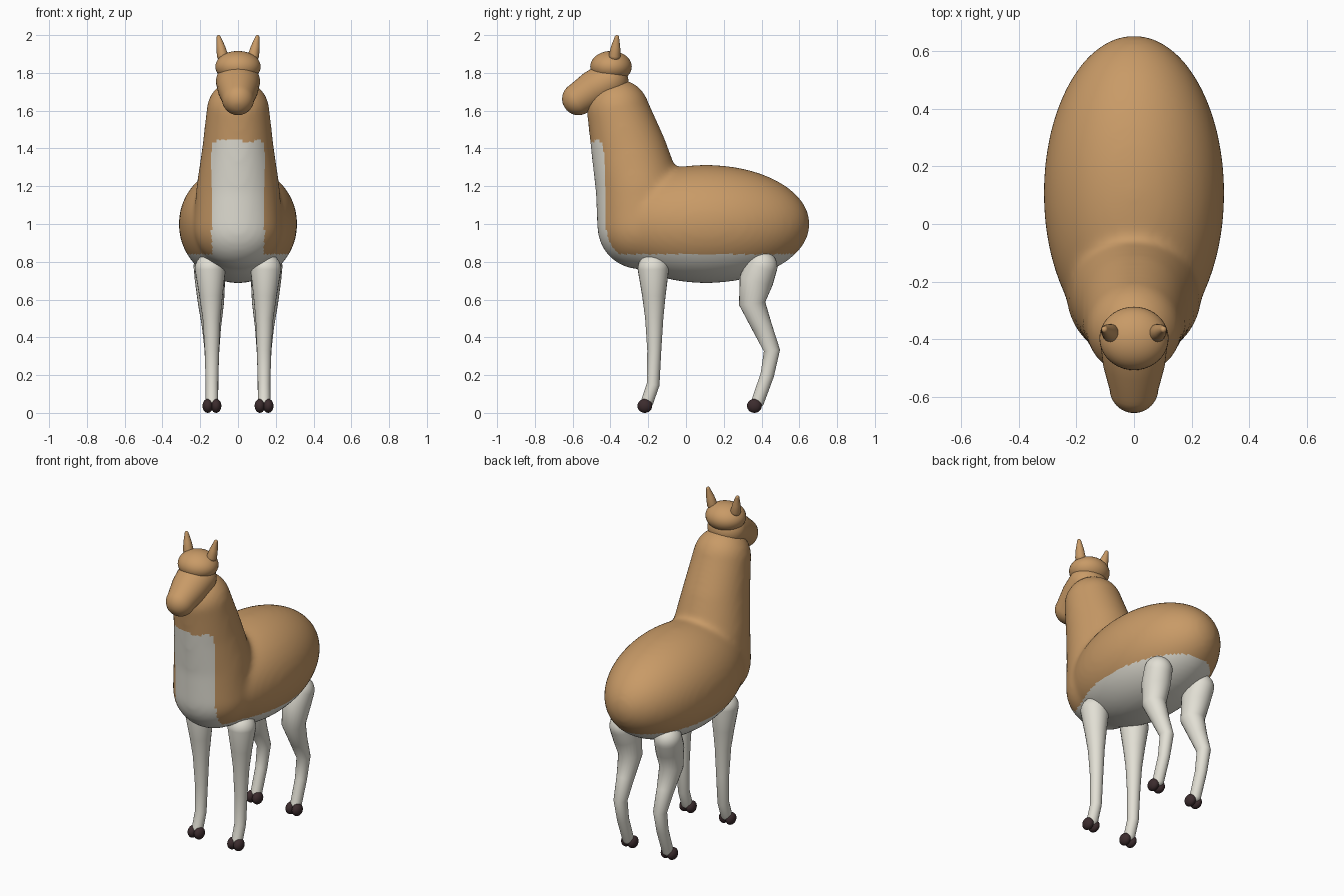
import bpy, bmesh, math
from mathutils import Vector

if "Cube" in bpy.data.objects:
    bpy.data.objects.remove(bpy.data.objects["Cube"])


def material(name, rgb):
    m = bpy.data.materials.new(name)
    m.diffuse_color = (*rgb, 1)
    m.use_nodes = True
    m.node_tree.nodes["Principled BSDF"].inputs["Base Color"].default_value = m.diffuse_color
    return m


TAN = material("tan wool", (0.58, 0.325, 0.135))
CREAM = material("cream wool", (0.76, 0.74, 0.66))
DARK = material("dark hoof", (0.045, 0.025, 0.027))


def finish(name, bm, mat):
    bmesh.ops.recalc_face_normals(bm, faces=bm.faces)
    for f in bm.faces:
        f.smooth = True
    me = bpy.data.meshes.new(name)
    bm.to_mesh(me)
    bm.free()
    ob = bpy.data.objects.new(name, me)
    bpy.context.collection.objects.link(ob)
    me.materials.append(mat)
    return ob


def tube(bm, pts, n=28):
    """Round-ended tube through points (x, y, z, side radius, depth radius)."""
    P = [Vector(p[:3]) for p in pts]
    rings = []

    def ring(c, t, rx, ry):
        side = (Vector((1, 0, 0)) - t * t.x).normalized()
        up = t.cross(side)
        rings.append([bm.verts.new(c + side * rx * math.cos(a) + up * ry * math.sin(a))
                      for a in (2 * math.pi * i / n for i in range(n))])

    last = len(P) - 1
    for i, c in enumerate(P):
        d0 = (P[i] - P[i - 1]).normalized() if i else Vector()
        d1 = (P[i + 1] - P[i]).normalized() if i < last else Vector()
        t = (d0 + d1).normalized()
        rx, ry = pts[i][3:]
        caps = range(1, 8)
        if i == 0:                       # rounded start
            for k in caps:
                a = k * math.pi / 16
                ring(c - t * ry * math.cos(a), t, rx * math.sin(a), ry * math.sin(a))
        ring(c, t, rx, ry)
        if i == last:                    # rounded end
            for k in reversed(caps):
                a = k * math.pi / 16
                ring(c + t * ry * math.cos(a), t, rx * math.sin(a), ry * math.sin(a))
    for a, b in zip(rings, rings[1:]):
        for i in range(n):
            j = (i + 1) % n
            bm.faces.new((a[i], a[j], b[j], b[i]))
    bm.faces.new(rings[0][::-1])
    bm.faces.new(rings[-1])


def ellipsoid(bm, c, r, seg=40):
    vs = bmesh.ops.create_uvsphere(bm, u_segments=seg, v_segments=seg // 2, radius=1)["verts"]
    for v in vs:
        v.co = Vector((c[k] + v.co[k] * r[k] for k in range(3)))


# Torso and neck, fused into one smooth skin
bm = bmesh.new()
ellipsoid(bm, (0, 0.107, 1.0), (0.314, 0.549, 0.313), 64)
tube(bm, [(0, -0.245, 0.985, 0.235, 0.225), (0, -0.255, 1.2, 0.22, 0.225),
          (0, -0.305, 1.4, 0.19, 0.2), (0, -0.36, 1.6, 0.167, 0.167)], 48)
body = finish("body_and_neck", bm, TAN)
body.data.materials.append(CREAM)
bpy.context.view_layer.objects.active = body
body.select_set(True)
rm = body.modifiers.new("fuse", 'REMESH')
rm.mode = 'VOXEL'
rm.voxel_size = 0.016
rm.use_smooth_shade = True
sm = body.modifiers.new("soften", 'SMOOTH')
sm.factor = 0.5
sm.iterations = 18
for m in ("fuse", "soften"):
    bpy.ops.object.modifier_apply(modifier=m)
# Cream belly and bib
for f in body.data.polygons:
    c = f.center
    bib = abs(c.x) < 0.14 and c.z < 1.44 and c.y < -0.3
    f.material_index = 1 if c.z < 0.84 or bib else 0
    f.use_smooth = True

# Head: woolly crown, muzzle, ears
bm = bmesh.new()
ellipsoid(bm, (0, -0.397, 1.833), (0.12, 0.11, 0.083))
finish("crown", bm, TAN)

bm = bmesh.new()
tube(bm, [(0, -0.41, 1.755, 0.117, 0.105), (0, -0.49, 1.712, 0.107, 0.1),
          (0, -0.57, 1.662, 0.085, 0.086)], 36)
finish("muzzle", bm, TAN)

for s, side in ((-1, "left"), (1, "right")):
    bm = bmesh.new()
    tube(bm, [(s * 0.082, -0.378, 1.892, 0.03, 0.031), (s * 0.092, -0.372, 1.94, 0.023, 0.024),
              (s * 0.102, -0.366, 1.988, 0.011, 0.012)], 20)
    finish(side + "_ear", bm, TAN)

# Legs and two-toed hooves
LEGS = {
    "front": [(0.147, -0.173, 0.762, 0.082, 0.083), (0.143, -0.17, 0.62, 0.062, 0.062),
              (0.14, -0.168, 0.5, 0.047, 0.048), (0.138, -0.168, 0.33, 0.038, 0.037),
              (0.138, -0.174, 0.15, 0.033, 0.034), (0.138, -0.205, 0.06, 0.033, 0.033)],
    "back": [(0.155, 0.4, 0.775, 0.08, 0.084), (0.148, 0.372, 0.7, 0.08, 0.09),
             (0.143, 0.35, 0.58, 0.069, 0.07), (0.14, 0.405, 0.45, 0.05, 0.053),
             (0.138, 0.455, 0.33, 0.039, 0.043), (0.138, 0.43, 0.2, 0.034, 0.036),
             (0.138, 0.38, 0.06, 0.033, 0.034)],
}
HOOF_Y = {"front": -0.218, "back": 0.362}
for end, pts in LEGS.items():
    for s, side in ((-1, "left"), (1, "right")):
        bm = bmesh.new()
        tube(bm, [(s * p[0], *p[1:]) for p in pts], 24)
        finish(f"{end}_{side}_leg", bm, CREAM)
        bm = bmesh.new()
        for o in (-0.022, 0.022):
            ellipsoid(bm, (s * 0.138 + o, HOOF_Y[end], 0.037), (0.028, 0.039, 0.037), 24)
        finish(f"{end}_{side}_hoof", bm, DARK)
